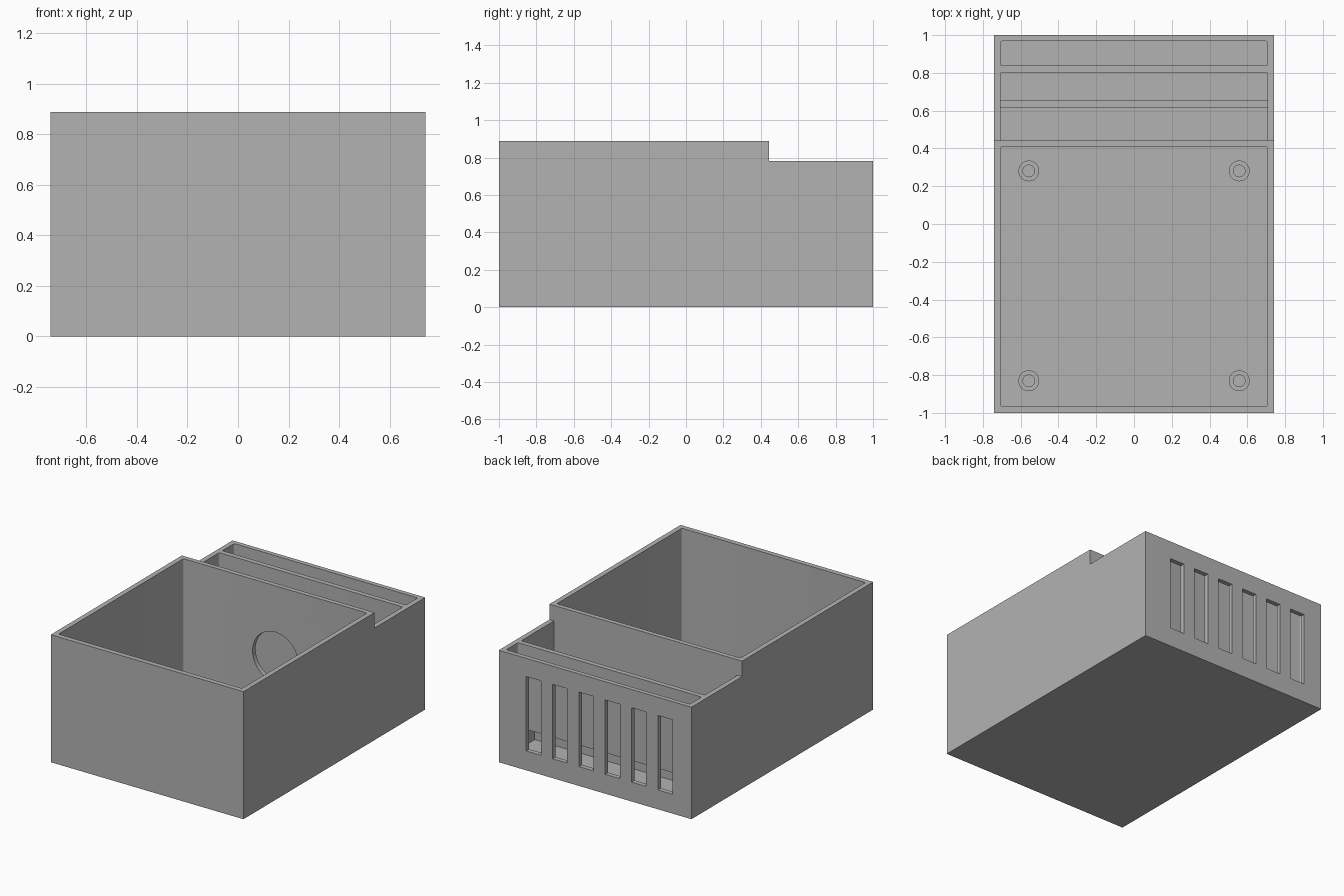
import bpy, bmesh, math
from mathutils import Matrix, Vector

cube = bpy.data.objects.get("Cube")
if cube:
    bpy.data.objects.remove(cube, do_unlink=True)

W, H, LOW, T = 0.742, 0.888, 0.78, 0.035   # half width, heights, wall thickness
STEP, INNER = 0.443, 0.742 - 0.035

grey = bpy.data.materials.new("plain grey")
grey.use_nodes = True
colour = (0.45, 0.45, 0.45, 1)
grey.diffuse_color = colour
next(n for n in grey.node_tree.nodes if n.type == 'BSDF_PRINCIPLED').inputs["Base Color"].default_value = colour


def finish(name, bm):
    bmesh.ops.recalc_face_normals(bm, faces=bm.faces)
    mesh = bpy.data.meshes.new(name)
    bm.to_mesh(mesh)
    bm.free()
    mesh.materials.append(grey)
    ob = bpy.data.objects.new(name, mesh)
    bpy.context.collection.objects.link(ob)
    return ob


def box(name, x, y, z, round_from=None):
    """Box from ranges; upright edges beyond round_from in y are rounded."""
    bm = bmesh.new()
    bmesh.ops.create_cube(bm, size=1)
    for v in bm.verts:
        v.co = Vector([r[0] if c < 0 else r[1] for c, r in zip(v.co, (x, y, z))])
    if round_from is not None:
        edges = [e for e in bm.edges
                 if abs(e.verts[0].co.z - e.verts[1].co.z) > 0.01 and e.verts[0].co.y > round_from]
        bmesh.ops.bevel(bm, geom=edges, offset=0.01, segments=4, profile=0.5, affect='EDGES')
    return finish(name, bm)


def cut(target, cutter):
    cutter.hide_render = True
    mod = target.modifiers.new("cut", 'BOOLEAN')
    mod.operation, mod.solver, mod.object = 'DIFFERENCE', 'EXACT', cutter
    bpy.context.view_layer.objects.active = target
    bpy.ops.object.modifier_apply(modifier=mod.name)
    bpy.data.objects.remove(cutter, do_unlink=True)


# Stepped outer body from its side profile
bm = bmesh.new()
profile = [(-1, 0), (1, 0), (1, LOW), (STEP, LOW), (STEP, H), (-1, H)]
face = bm.faces.new([bm.verts.new((-W, y, z)) for y, z in profile])
side = bmesh.ops.extrude_face_region(bm, geom=[face])["geom"]
bmesh.ops.translate(bm, vec=(2 * W, 0, 0), verts=[g for g in side if isinstance(g, bmesh.types.BMVert)])
# The extrusion keeps the first face as the closing side
body = finish("enclosure_body", bm)

# Main bay, baffle bay and rear vent bay
across = (-INNER, INNER)
cut(body, box("main_bay", across, (-1 + T, STEP - T + 0.002), (T, 1.1), -2))
cut(body, box("baffle_bay", across, (STEP, 0.803), (T, 1.1), 0.6))
cut(body, box("vent_bay", across, (0.838, 0.968), (T, 1.1), -2))

# Air gap under the hanging divider
cut(body, box("divider_gap", across, (0.79, 0.85), (T, 0.193)))

# Row of upright vent slots in the rear wall
for i in range(6):
    left = 0.531 - 0.203 * i
    cut(body, box("vent_slot", (left - 0.113, left), (0.94, 1.1), (0.135, 0.653)))

# Round opening between the main bay and the baffle bay
bm = bmesh.new()
bmesh.ops.create_cone(bm, cap_ends=True, segments=64, radius1=0.175, radius2=0.175, depth=0.12,
                      matrix=Matrix.Translation((0, STEP - 0.02, 0.39)) @ Matrix.Rotation(math.pi / 2, 4, 'X'))
cut(body, finish("round_opening", bm))

# Standing baffle, open at its top
box("standing_baffle", (-INNER - 0.005, INNER + 0.005), (0.618, 0.655), (T - 0.005, 0.62))

# Hollow mounting posts on the floor of the main bay
rounded = [body]
for end, y in (("front", -0.83), ("rear", 0.281)):
    for name, x in (("left", 0.557), ("right", -0.557)):
        bm = bmesh.new()
        ring = [bm.verts.new((r, 0, z)) for r, z in ((0.031, T), (0.055, T), (0.055, 0.12), (0.031, 0.12))]
        section = [bm.edges.new((ring[i], ring[(i + 1) % 4])) for i in range(4)]
        bmesh.ops.spin(bm, geom=ring + section, cent=(0, 0, 0), axis=(0, 0, 1),
                       angle=2 * math.pi, steps=40)
        bmesh.ops.remove_doubles(bm, verts=bm.verts, dist=0.0001)
        bmesh.ops.translate(bm, vec=(x, y, 0), verts=bm.verts)
        rounded.append(finish(f"{end}_{name}_post", bm))

# Smooth the round surfaces, keep the corners sharp
bpy.ops.object.select_all(action='DESELECT')
for ob in rounded:
    ob.select_set(True)
bpy.ops.object.shade_smooth_by_angle(angle=math.radians(30))
